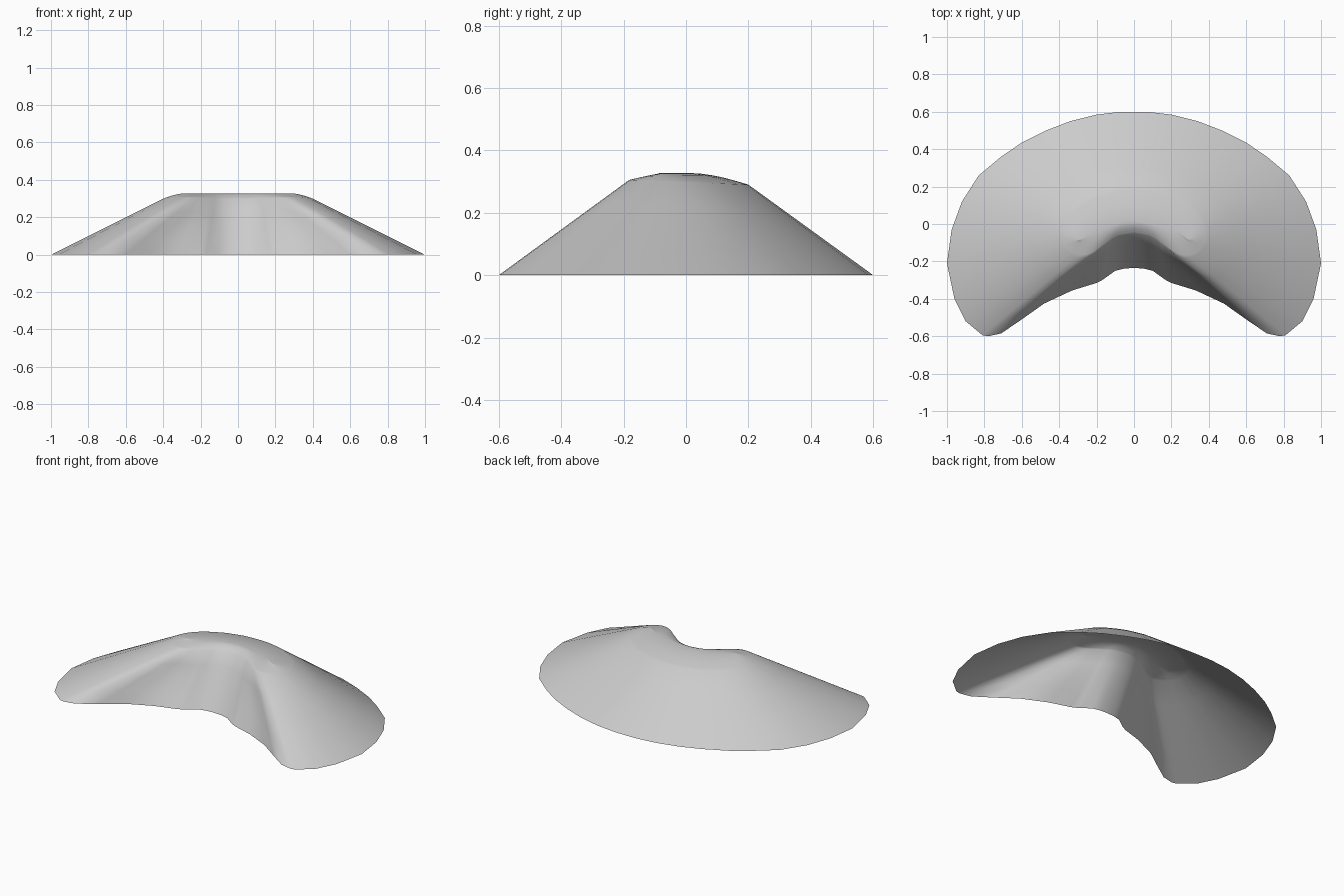
import bpy
import bmesh
import math

cube = bpy.data.objects.get("Cube")
if cube:
    bpy.data.objects.remove(cube, do_unlink=True)

# Half outline of the foot, back centre round the left lobe to the front notch
foot = [(0, .6), (.07, .6), (.2, .585), (.34, .55), (.47, .5), (.6, .435),
        (.71, .36), (.83, .26), (.92, .12), (.975, -.03), (1, -.21),
        (.96, -.4), (.9, -.52), (.81, -.595), (.78, -.6), (.71, -.585),
        (.6, -.51), (.48, -.425), (.33, -.355), (.2, -.315), (.17, -.3),
        (.1, -.25), (.05, -.238), (0, -.235)]
# Matching half outline of the shoulder where the slope meets the cap
shoulder = [(0, .2), (.035, .2), (.09, .195), (.15, .18), (.2, .165),
            (.25, .14), (.3, .11), (.345, .07), (.38, .02), (.395, -.03),
            (.395, -.085), (.375, -.13), (.345, -.16), (.31, -.178),
            (.285, -.182), (.26, -.18), (.235, -.17), (.21, -.155),
            (.18, -.13), (.145, -.105), (.12, -.085), (.085, -.065),
            (.04, -.055), (0, -.05)]
PEAK = .327


def mirrored(half):
    return half + [(-x, y) for x, y in half[-2:0:-1]]


def slope_ring(t):
    """Straight slope from the foot (0) to the shoulder (1)."""
    return [(a + (c - a) * t, b + (d - b) * t, (.298 - .04 * d) * t)
            for (a, b), (c, d) in zip(mirrored(foot), mirrored(shoulder))]


def cap_ring(t):
    """Rounded cap closing from the shoulder towards a curved spine."""
    ring = []
    for x, y in mirrored(shoulder):
        sx = .72 * x
        sy = .01 - 1.2 * sx * sx
        z = .298 - .04 * y
        ring.append((x + (sx - x) * t, y + (sy - y) * t,
                     z + (PEAK - z) * math.sin(t * math.pi / 2)))
    return ring


# Open-bottomed hill shell
bm = bmesh.new()
rings = [slope_ring(i / 4) for i in range(5)]
rings += [cap_ring(t) for t in (.12, .25, .4, .6, .8, .93)]
loops = [[bm.verts.new(p) for p in ring] for ring in rings]
n = len(loops[0])
for low, high in zip(loops, loops[1:]):
    for i in range(n):
        j = (i + 1) % n
        bm.faces.new((low[i], high[i], high[j], low[j]))
bm.faces.new(loops[-1])
bmesh.ops.recalc_face_normals(bm, faces=bm.faces)
bm.normal_update()
if max(bm.faces, key=lambda f: f.calc_center_median().z).normal.z < 0:
    bmesh.ops.reverse_faces(bm, faces=bm.faces)

mesh = bpy.data.meshes.new("hill_shell")
bm.to_mesh(mesh)
bm.free()
hill = bpy.data.objects.new("hill_shell", mesh)
bpy.context.collection.objects.link(hill)

# Plain grey surface
grey = bpy.data.materials.new("plain_grey")
grey.use_nodes = True
colour = (.6, .6, .6, 1)
grey.diffuse_color = colour
grey.node_tree.nodes["Principled BSDF"].inputs["Base Color"].default_value = colour
mesh.materials.append(grey)

bpy.ops.object.select_all(action='DESELECT')
hill.select_set(True)
bpy.context.view_layer.objects.active = hill
bpy.ops.object.shade_smooth_by_angle(angle=math.radians(60))
